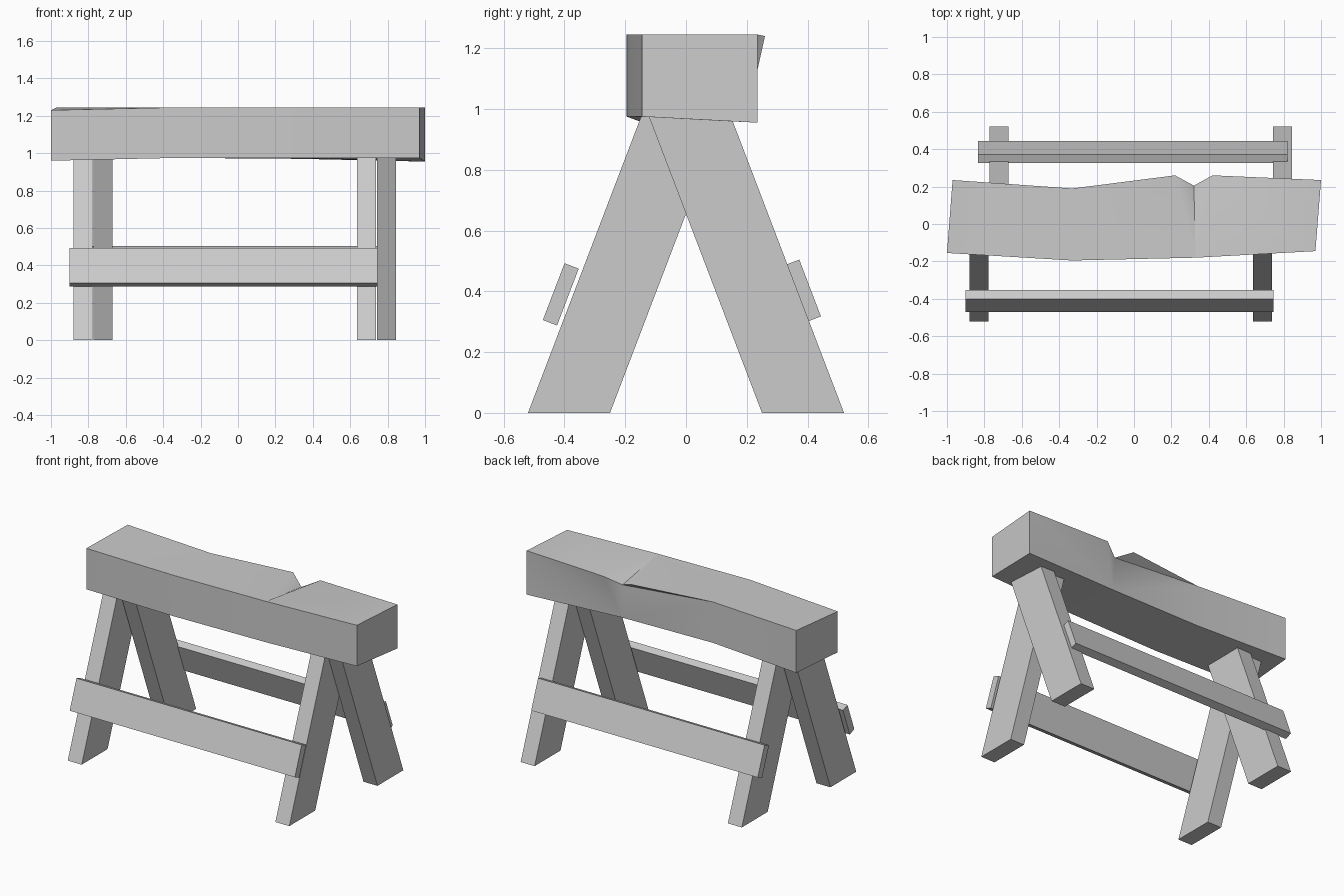
import bpy, bmesh, math

cube = bpy.data.objects.get("Cube")
if cube:
    bpy.data.objects.remove(cube, do_unlink=True)

grey = bpy.data.materials.new("plain grey")
grey.use_nodes = True
COLOUR = (0.6, 0.6, 0.6, 1)
grey.diffuse_color = COLOUR
grey.node_tree.nodes["Principled BSDF"].inputs["Base Color"].default_value = COLOUR


def make_object(name, bm):
    bmesh.ops.recalc_face_normals(bm, faces=bm.faces)
    mesh = bpy.data.meshes.new(name)
    bm.to_mesh(mesh)
    bm.free()
    mesh.materials.append(grey)
    obj = bpy.data.objects.new(name, mesh)
    bpy.context.collection.objects.link(obj)
    return obj


def extruded_profile(name, profile, x0, x1):
    """Solid plank: a y-z profile pulled along x."""
    bm = bmesh.new()
    face = bm.faces.new([bm.verts.new((x0, y, z)) for y, z in profile])
    pulled = bmesh.ops.extrude_face_region(bm, geom=[face])["geom"]
    verts = [v for v in pulled if isinstance(v, bmesh.types.BMVert)]
    bmesh.ops.translate(bm, verts=verts, vec=(x1 - x0, 0, 0))
    return make_object(name, bm)


# Splayed legs, cut level with the floor and the beam
SLOPE = 0.3817
TOP = 0.975


def leg(name, side, x0):
    profile = [(0.52, 0), (0.25, 0), (0.25 - SLOPE * TOP, TOP), (0.52 - SLOPE * TOP, TOP)]
    extruded_profile(name, [(side * y, z) for y, z in profile], x0, x0 + 0.102)


leg("front_right_leg", -1, -0.88)
leg("front_left_leg", -1, 0.637)
leg("back_right_leg", 1, -0.772)
leg("back_left_leg", 1, 0.742)


# Stretcher boards lying along the slope of the legs
def rail(name, side, y, z, x0, x1):
    a = math.atan(SLOPE)
    corners = []
    for t, h in ((-1, -1), (1, -1), (1, 1), (-1, 1)):
        t, h = t * 0.025, h * 0.1
        corners.append((side * (y + t * math.cos(a) - h * math.sin(a)),
                        z + t * math.sin(a) + h * math.cos(a)))
    extruded_profile(name, corners, x0, x1)


rail("front_rail", -1, 0.412, 0.39, -0.9, 0.745)
rail("back_rail", 1, 0.385, 0.402, -0.835, 0.82)

# Rough-hewn beam with a chipped back edge
bm = bmesh.new()


def row(points):
    return [bm.verts.new(p) for p in points]


H = 1.245
front_top = row([(-1, -0.155, 1.23), (-0.33, -0.195, H), (0.33, -0.18, H), (0.97, -0.145, H)])
front_low = row([(-1, -0.155, 0.96), (-0.33, -0.195, 0.975), (0.33, -0.18, 0.975), (0.97, -0.145, 0.975)])
back_top = row([(-0.97, 0.235, H), (-0.33, 0.19, H), (0.32, 0.205, 1.19), (1, 0.235, H)])
back_low = row([(-0.97, 0.235, 0.965), (-0.33, 0.19, 0.975), (0.33, 0.2, 0.97), (1, 0.235, 0.955)])
chip = row([(0.22, 0.26, H - 0.005), (0.42, 0.26, H - 0.005)])

for i in range(3):
    edge = [back_top[i], back_top[i + 1]]
    if i > 0:
        edge.insert(1, chip[i - 1])
    bm.faces.new([front_top[i + 1], front_top[i]] + edge)
    bm.faces.new([back_low[i + 1], back_low[i]] + edge)
    bm.faces.new((front_top[i], front_top[i + 1], front_low[i + 1], front_low[i]))
    bm.faces.new((front_low[i], front_low[i + 1], back_low[i + 1], back_low[i]))
for i in (0, 3):
    bm.faces.new((front_top[i], back_top[i], back_low[i], front_low[i]))
bmesh.ops.triangulate(bm, faces=[f for f in bm.faces if len(f.verts) > 4])
beam = make_object("beam", bm)

bpy.ops.object.select_all(action="DESELECT")
beam.select_set(True)
bpy.context.view_layer.objects.active = beam
bpy.ops.object.shade_smooth_by_angle(angle=math.radians(35))
